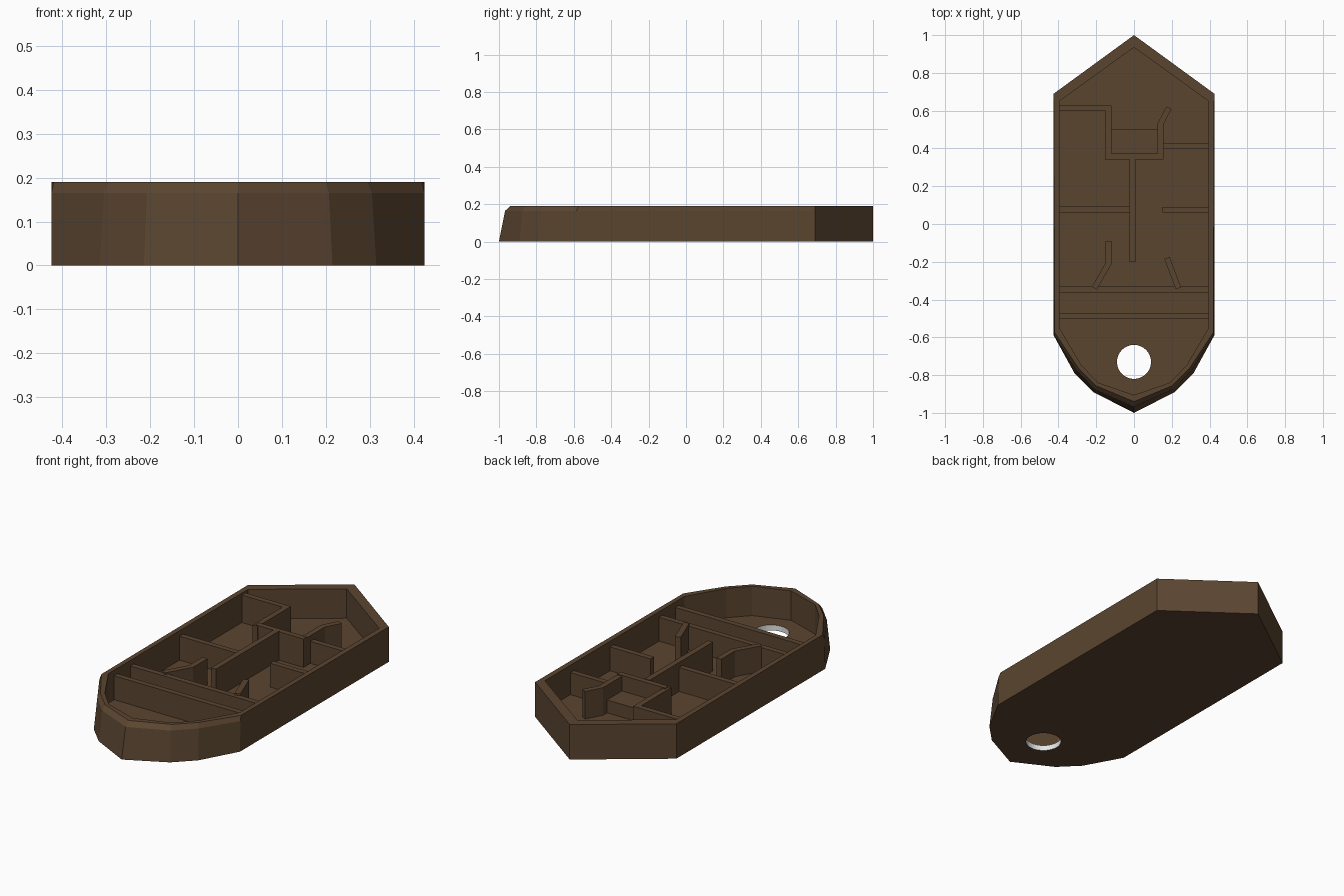
import bpy, bmesh, math
from mathutils import Vector

if "Cube" in bpy.data.objects:
    bpy.data.objects.remove(bpy.data.objects["Cube"])


def material(name, col):
    m = bpy.data.materials.new(name)
    m.diffuse_color = (*col, 1)
    m.use_nodes = True
    m.node_tree.nodes["Principled BSDF"].inputs["Base Color"].default_value = m.diffuse_color
    return m


brown = material("dark brown", (0.105, 0.06, 0.03))
white = material("white", (0.8, 0.8, 0.8))


def finish(bm, name, mats):
    bmesh.ops.recalc_face_normals(bm, faces=bm.faces)
    me = bpy.data.meshes.new(name)
    bm.to_mesh(me)
    bm.free()
    for m in mats:
        me.materials.append(m)
    ob = bpy.data.objects.new(name, me)
    bpy.context.collection.objects.link(ob)
    return ob


def outline(half):
    """Mirror the right half (bow tip first, stern tip last) into a closed loop."""
    return half + [(-x, y) for x, y in reversed(half[1:-1])]


# Hull: lofted rings from the bottom edge, over the rim, to the inner floor
FLOOR = 0.03
base = outline([(0, 1), (.425, .69), (.425, -.59), (.315, -.79), (.215, -.89), (0, -1)])
shoulder = outline([(0, 1), (.425, .69), (.425, -.585), (.305, -.775), (.207, -.875), (0, -.967)])
rim_out = outline([(0, 1), (.425, .69), (.42, -.575), (.295, -.762), (.2, -.857), (0, -.94)])
rim_in = outline([(0, .935), (.395, .65), (.395, -.55), (.28, -.745), (.19, -.84), (0, -.905)])

bm = bmesh.new()
rings = [[bm.verts.new((x, y, z)) for x, y in pts] for pts, z in
         ((base, 0), (shoulder, .165), (rim_out, .19), (rim_in, .19), (rim_in, FLOOR))]
N = 48
hole = [[bm.verts.new((.09 * math.cos(i * math.tau / N), -.73 + .09 * math.sin(i * math.tau / N), z))
         for i in range(N)] for z in (0, FLOOR)]


def bridge(a, b, mat=0):
    n = len(a)
    for i in range(n):
        f = bm.faces.new((a[i], a[(i + 1) % n], b[(i + 1) % n], b[i]))
        f.material_index = mat


for a, b in zip(rings, rings[1:]):
    bridge(a, b)
bridge(hole[0], hole[1], 1)          # white wall of the drain hole


def fill(a, b):
    """Flat plate between an outer loop and the hole."""
    edges = [bm.edges.get((l[i], l[(i + 1) % len(l)])) for l in (a, b) for i in range(len(l))]
    bmesh.ops.triangle_fill(bm, edges=edges, use_beauty=True, normal=Vector((0, 0, 1)))


fill(rings[0], hole[0])
fill(rings[-1], hole[1])
finish(bm, "hull", [brown, white])


# Interior partitions: vertical walls along a path, with mitred corners
def wall(name, path, top, t=.03):
    pts = [Vector(p) for p in path]
    left, right = [], []
    for i, p in enumerate(pts):
        dirs = []
        if i > 0:
            dirs.append((p - pts[i - 1]).normalized())
        if i < len(pts) - 1:
            dirs.append((pts[i + 1] - p).normalized())
        d = sum(dirs, Vector((0, 0))).normalized()
        n = Vector((-d.y, d.x)) * (t / 2) / d.dot(dirs[0])
        left.append(p + n)
        right.append(p - n)
    b = bmesh.new()
    f = b.faces.new([b.verts.new((p.x, p.y, FLOOR - .005)) for p in left + right[::-1]])
    up = bmesh.ops.extrude_face_region(b, geom=[f], use_keep_orig=True)
    for v in up["geom"]:
        if isinstance(v, bmesh.types.BMVert):
            v.co.z = top
    finish(b, name, [brown])


wall("aft_bulkhead", [(-.4, -.487), (.4, -.487)], .16)
wall("cabin_bulkhead", [(-.4, -.347), (.4, -.347)], .16)
wall("centre_wall", [(-.008, -.2), (-.008, .345)], .188)
wall("left_cross_wall", [(-.4, .077), (-.02, .077)], .16)
wall("right_cross_wall", [(.15, .075), (.4, .075)], .16)
wall("left_room_wall", [(-.4, .612), (-.135, .612), (-.135, .34)], .18)
wall("room_back_wall", [(-.135, .357), (.155, .357)], .185)
wall("room_right_wall", [(.14, .345), (.14, .53), (.185, .615)], .18)
wall("right_short_wall", [(.15, .415), (.4, .415)], .15)
wall("left_angled_wall", [(-.135, -.09), (-.135, -.21), (-.21, -.34)], .17)
wall("right_angled_wall", [(.175, -.18), (.235, -.34)], .17)
wall("bench", [(-.125, .435), (.13, .435)], .1, .13)
